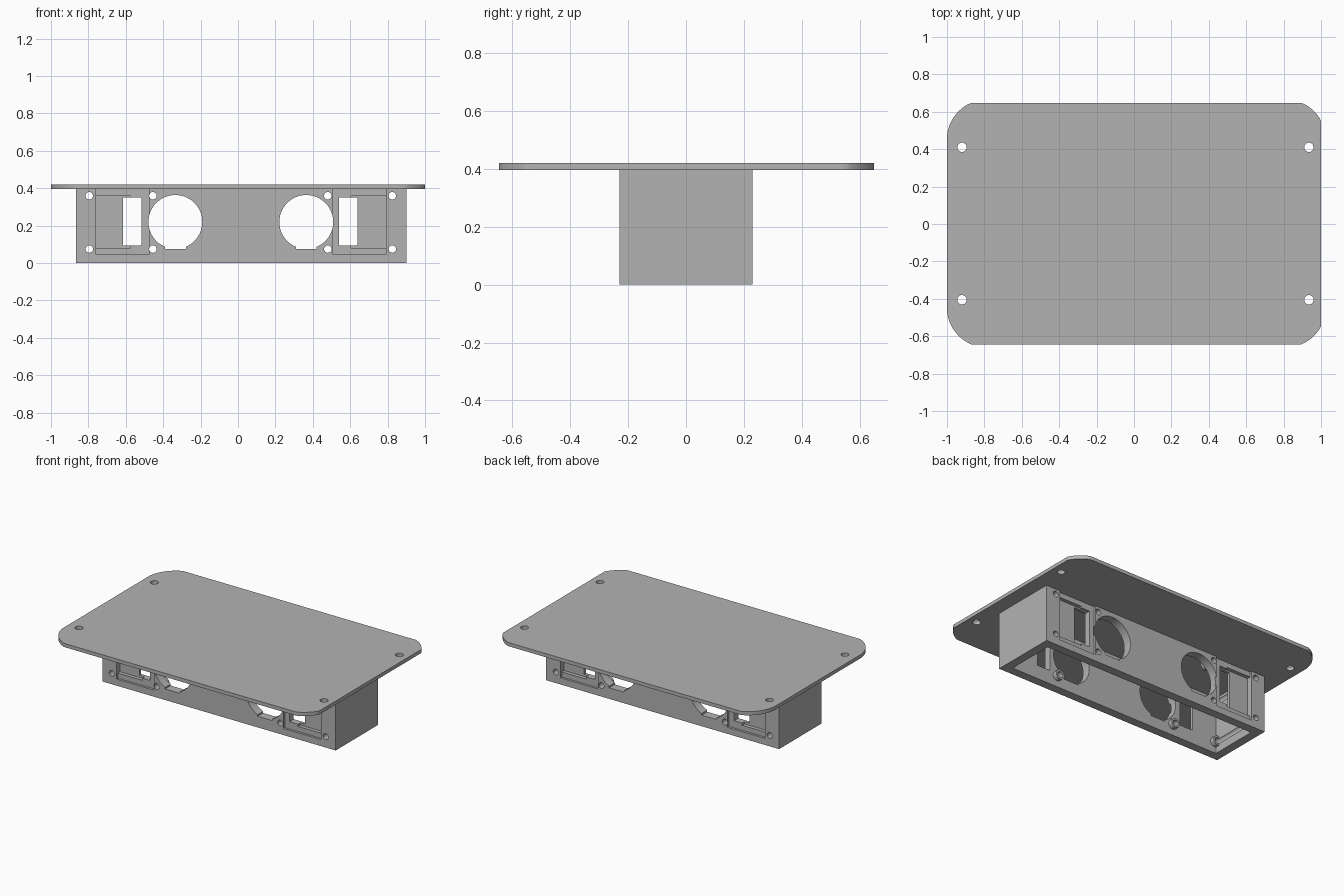
import bpy, bmesh, math
from mathutils import Matrix

if "Cube" in bpy.data.objects:
    bpy.data.objects.remove(bpy.data.objects["Cube"])

grey = bpy.data.materials.new("plain grey")
grey.use_nodes = True
grey.diffuse_color = (0.45, 0.45, 0.45, 1)
grey.node_tree.nodes["Principled BSDF"].inputs["Base Color"].default_value = (0.45, 0.45, 0.45, 1)


def make(name, bm):
    bmesh.ops.recalc_face_normals(bm, faces=bm.faces)
    mesh = bpy.data.meshes.new(name)
    bm.to_mesh(mesh)
    bm.free()
    obj = bpy.data.objects.new(name, mesh)
    obj.data.materials.append(grey)
    bpy.context.collection.objects.link(obj)
    return obj


def block(name, x, y, z):
    bm = bmesh.new()
    bmesh.ops.create_cube(bm, size=1)
    for v in bm.verts:
        v.co = [lo + (c + 0.5) * (hi - lo) for c, (lo, hi) in zip(v.co, (x, y, z))]
    return make(name, bm)


def cylinder(name, centre, radius, depth, axis="Y", sides=24):
    bm = bmesh.new()
    turn = Matrix.Rotation(math.pi / 2, 4, "X") if axis == "Y" else Matrix()
    bmesh.ops.create_cone(bm, cap_ends=True, segments=sides, radius1=radius, radius2=radius,
                          depth=depth, matrix=Matrix.Translation(centre) @ turn)
    return make(name, bm)


def boolean(target, tool, operation="DIFFERENCE"):
    mod = target.modifiers.new("boolean", "BOOLEAN")
    mod.solver = "EXACT"
    mod.operation = operation
    mod.object = tool
    bpy.context.view_layer.objects.active = target
    bpy.ops.object.modifier_apply(modifier=mod.name)
    bpy.data.objects.remove(tool)


# Top plate with clipped round corners
bm = bmesh.new()
outline = []
for cx, cy, start in ((0.81, 0.45, 0), (-0.785, 0.45, 90), (-0.785, -0.445, 180), (0.81, -0.445, 270)):
    for i in range(17):
        a = math.radians(start + 90 * i / 16)
        x, y = cx + 0.216 * math.cos(a), cy + 0.216 * math.sin(a)
        outline.append((max(-1, min(1, x)), max(-0.645, min(0.648, y)), 0.395))
face = bm.faces.new([bm.verts.new(p) for p in outline])
up = bmesh.ops.extrude_face_region(bm, geom=[face])
for v in up["geom"]:
    if isinstance(v, bmesh.types.BMVert):
        v.co.z = 0.42
bmesh.ops.remove_doubles(bm, verts=bm.verts, dist=0.0005)
top_plate = make("top_plate", bm)
for x in (-0.92, 0.935):
    for y in (-0.405, 0.41):
        boolean(top_plate, cylinder("cutter", (x, y, 0.41), 0.025, 0.2, "Z"))

# Hollow housing, open underneath
LEFT, RIGHT, HALF, WALL = -0.865, 0.9, 0.229, 0.06
housing = block("housing", (LEFT, RIGHT), (-HALF, HALF), (0, 0.395))
inner = HALF - WALL
boolean(housing, block("cutter", (LEFT + WALL, RIGHT - WALL), (-inner, inner), (-0.1, 0.5)))

screws = [(x, z) for x in (-0.795, -0.455, 0.48, 0.825) for z in (0.075, 0.36)]

# Screw bosses on the inside of both long walls
for x, z in screws:
    for side in (-1, 1):
        if abs(x) < 0.6 or z < 0.3:
            boolean(housing, cylinder("boss", (x, side * (inner - 0.005), z), 0.033, 0.05), "UNION")

# Round openings with a flat key at the bottom
for x in (-0.335, 0.365):
    boolean(housing, cylinder("cutter", (x, 0, 0.22), 0.144, 1, sides=64))
    boolean(housing, block("cutter", (x - 0.056, x + 0.056), (-1, 1), (0.076, 0.15)))

# Stepped pockets and slots, sunk into both long walls
for side in (-1, 1):
    for pocket, step in (((-0.76, -0.475), (-0.76, -0.575)), ((0.505, 0.79), (0.605, 0.79))):
        for span, heights, depth in ((pocket, (0.045, 0.41), 0.015), (step, (0.08, 0.36), 0.04)):
            ys = sorted((side * (HALF - depth), side * 0.4))
            boolean(housing, block("cutter", span, ys, heights))
for slot in ((-0.615, -0.515), (0.54, 0.64)):
    boolean(housing, block("cutter", slot, (-1, 1), (0.095, 0.35)))

# Screw holes
for x, z in screws:
    boolean(housing, cylinder("cutter", (x, 0, z), 0.02, 1))

# Smooth the round walls, keep the edges sharp
for obj in (top_plate, housing):
    bpy.ops.object.select_all(action="DESELECT")
    obj.select_set(True)
    bpy.context.view_layer.objects.active = obj
    bpy.ops.object.shade_smooth_by_angle(angle=math.radians(30))
